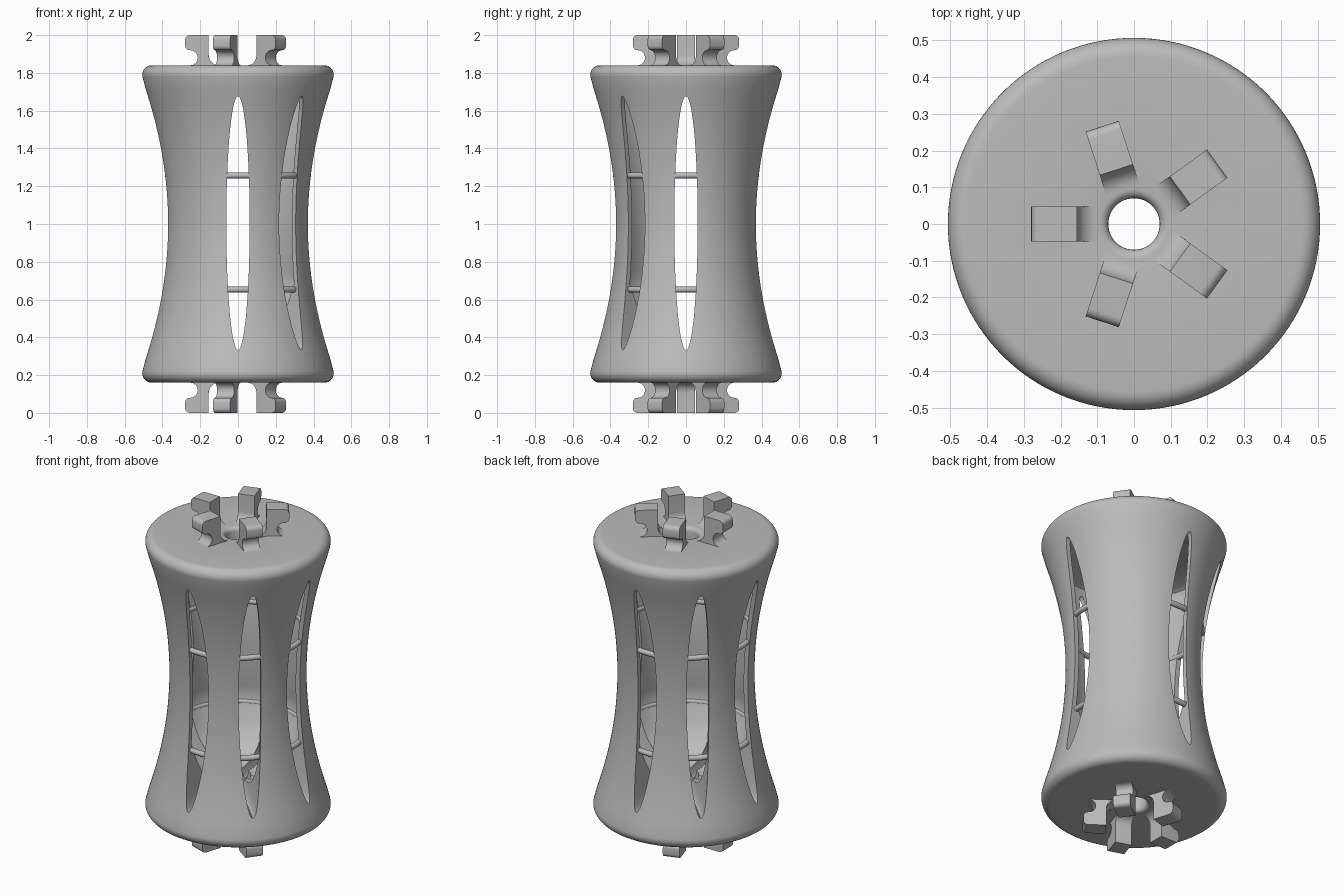
import bpy, bmesh, math
from mathutils import Matrix, Vector

cube = bpy.data.objects.get("Cube")
if cube:
    bpy.data.objects.remove(cube, do_unlink=True)

gray = bpy.data.materials.new("plain_gray")
gray.use_nodes = True
gray.diffuse_color = (0.5, 0.5, 0.5, 1)
gray.node_tree.nodes["Principled BSDF"].inputs["Base Color"].default_value = (0.5, 0.5, 0.5, 1)


def make(name, bm):
    bmesh.ops.recalc_face_normals(bm, faces=bm.faces)
    mesh = bpy.data.meshes.new(name)
    bm.to_mesh(mesh)
    bm.free()
    mesh.materials.append(gray)
    obj = bpy.data.objects.new(name, mesh)
    bpy.context.collection.objects.link(obj)
    return obj


def select(obj):
    bpy.ops.object.select_all(action='DESELECT')
    obj.select_set(True)
    bpy.context.view_layer.objects.active = obj


def smooth(obj):
    select(obj)
    bpy.ops.object.shade_smooth_by_angle(angle=math.radians(32))


def lathe(name, profile, steps=128):
    # closed (radius, height) profile turned around z
    bm = bmesh.new()
    verts = [bm.verts.new((r, 0, z)) for r, z in profile]
    edges = [bm.edges.new((verts[i - 1], verts[i])) for i in range(len(verts))]
    bmesh.ops.spin(bm, geom=verts + edges, cent=(0, 0, 0), axis=(0, 0, 1),
                   angle=math.tau, steps=steps, use_merge=True)
    bmesh.ops.remove_doubles(bm, verts=bm.verts, dist=0.0005)
    return make(name, bm)


def arc(cx, cz, rad, a0, a1, n):
    angles = [math.radians(a0 + (a1 - a0) * i / n) for i in range(n + 1)]
    return [(cx + rad * math.cos(a), cz + rad * math.sin(a)) for a in angles]


def waist(z):
    return 0.375 + 0.132 * ((z - 1) / 0.77) ** 2


def flip(points):
    return [(r, 2 - z) for r, z in reversed(points)]


# Hollow waisted body: outer wall, rounded rims, axle hole, flat ceiling, bowl floor
wall = 0.028
rim = arc(0.457, 1.79, 0.05, -12, 90, 9)
hole = arc(0.095, 1.815, 0.025, 90, 180, 5)
outer = [(waist(1 + k * 0.055), 1 + k * 0.055) for k in range(-13, 14)]
inner = [(waist(z) - wall, z) for z in (1.66 - k * 0.07 for k in range(15))]
ceiling = [(0.07, 1.73), (0.41, 1.73), (0.435, 1.715), (0.445, 1.69)]
bowl = [(0.35, 0.635), (0.325, 0.57), (0.29, 0.505), (0.24, 0.45),
        (0.18, 0.41), (0.12, 0.39), (0.07, 0.385)]
top = rim + hole
body = lathe("body", flip(top) + outer + top + ceiling + inner + bowl)

# Eight tall elliptical windows, cut in opposite pairs
for k in range(4):
    bm = bmesh.new()
    bmesh.ops.create_cone(bm, cap_ends=True, segments=64, radius1=1, radius2=1, depth=1.4)
    bm.transform(Matrix.Translation((0, 0, 1.005))
                 @ Matrix.Rotation(k * math.pi / 4, 4, 'Z')
                 @ Matrix.Diagonal((0.062, 1, 0.672, 1))
                 @ Matrix.Rotation(math.pi / 2, 4, 'X'))
    cutter = make("window_cutter", bm)
    cutter.hide_render = True
    select(body)
    mod = body.modifiers.new("window", 'BOOLEAN')
    mod.operation = 'DIFFERENCE'
    mod.solver = 'EXACT'
    mod.object = cutter
    bpy.ops.object.modifier_apply(modifier=mod.name)
    bpy.data.objects.remove(cutter, do_unlink=True)
smooth(body)

# Thin hoops crossing the windows
for name, z in (("lower_hoop", 0.653), ("upper_hoop", 1.257)):
    smooth(lathe(name, arc(0.371, z, 0.016, 0, 337.5, 15), 96))

# Hooked teeth: five on each end, with a rounded lip and flared foot
tooth = ([(0.155, 2.0)]
         + arc(0.255, 1.975, 0.025, 90, 0, 5)
         + arc(0.255, 1.945, 0.025, 0, -90, 5)
         + arc(0.253, 1.88, 0.04, 90, 270, 12)
         + [(0.253, 1.82), (0.1, 1.82)]
         + arc(0.1, 1.895, 0.055, -90, 0, 8))
for end, sign in (("top", 1), ("bottom", -1)):
    for k in range(5):
        bm = bmesh.new()
        face = bm.faces.new([bm.verts.new((r, -0.0475, 1 + sign * (z - 1))) for r, z in tooth])
        ext = bmesh.ops.extrude_face_region(bm, geom=[face])
        moved = [v for v in ext["geom"] if isinstance(v, bmesh.types.BMVert)]
        bmesh.ops.translate(bm, vec=Vector((0, 0.095, 0)), verts=moved)
        bm.transform(Matrix.Rotation(math.radians(36 + 72 * k), 4, 'Z'))
        smooth(make(f"{end}_tooth_{k + 1}", bm))
